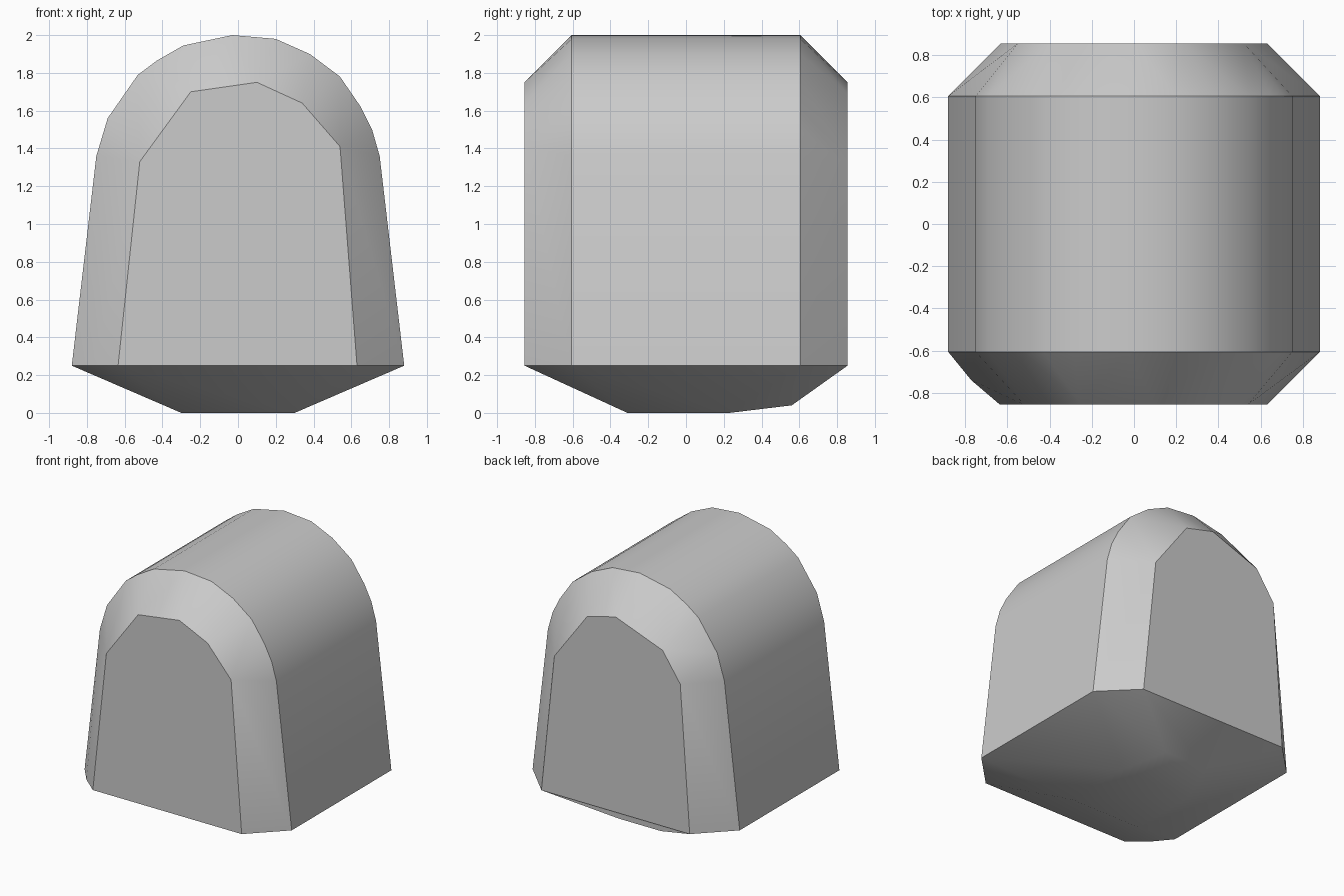
import bpy, bmesh, math

cube = bpy.data.objects.get("Cube")
if cube:
    bpy.data.objects.remove(cube, do_unlink=True)


def make_material(name, color):
    mat = bpy.data.materials.new(name)
    mat.use_nodes = True
    mat.diffuse_color = color
    mat.node_tree.nodes["Principled BSDF"].inputs["Base Color"].default_value = color
    return mat


# Arched outline of the long middle section (x, z)
rim = 0.25
arch = [(-0.88, rim), (-0.75, 1.36), (-0.69, 1.56), (-0.53, 1.79), (-0.43, 1.865),
        (-0.29, 1.945), (-0.03, 2.0), (0.2, 1.98), (0.38, 1.9), (0.54, 1.78),
        (0.65, 1.62), (0.71, 1.5), (0.75, 1.36), (0.88, rim)]

# Smaller outlines of the flat end caps (x, z)
front_cap = [(-0.635, rim), (-0.52, 1.33), (-0.25, 1.7), (0.1, 1.75),
             (0.34, 1.64), (0.54, 1.41), (0.63, rim)]
back_cap = [(0.63, rim), (0.52, 1.31), (0.24, 1.69), (0.0, 1.75),
            (-0.4, 1.6), (-0.55, 1.38), (-0.63, rim)]

points = []
for outline, y in ((front_cap, -0.855), (arch, -0.605), (arch, 0.605), (back_cap, 0.855)):
    points += [(x, y, z) for x, z in outline]
points.append((-0.77, -0.74, rim))

# Shallow tapered underside
for side in (-1, 1):
    points += [(side * 0.3, -0.31, 0.0), (side * 0.3, 0.23, 0.0), (side * 0.18, 0.56, 0.04)]

# Wrap the sections in one faceted shell
bm = bmesh.new()
for p in points:
    bm.verts.new(p)
hull = bmesh.ops.convex_hull(bm, input=bm.verts[:])
loose = [v for v in bm.verts if not v.link_faces]
bmesh.ops.delete(bm, geom=loose, context='VERTS')
bmesh.ops.dissolve_limit(bm, angle_limit=math.radians(1), verts=bm.verts[:], edges=bm.edges[:])
bmesh.ops.recalc_face_normals(bm, faces=bm.faces[:])

mesh = bpy.data.meshes.new("arched_block")
bm.to_mesh(mesh)
bm.free()
block = bpy.data.objects.new("arched_block", mesh)
bpy.context.collection.objects.link(block)
mesh.materials.append(make_material("light_grey", (0.6, 0.6, 0.6, 1)))

# Smooth the roof, keep the rims crisp
bpy.ops.object.select_all(action='DESELECT')
block.select_set(True)
bpy.context.view_layer.objects.active = block
bpy.ops.object.shade_smooth_by_angle(angle=math.radians(30))
